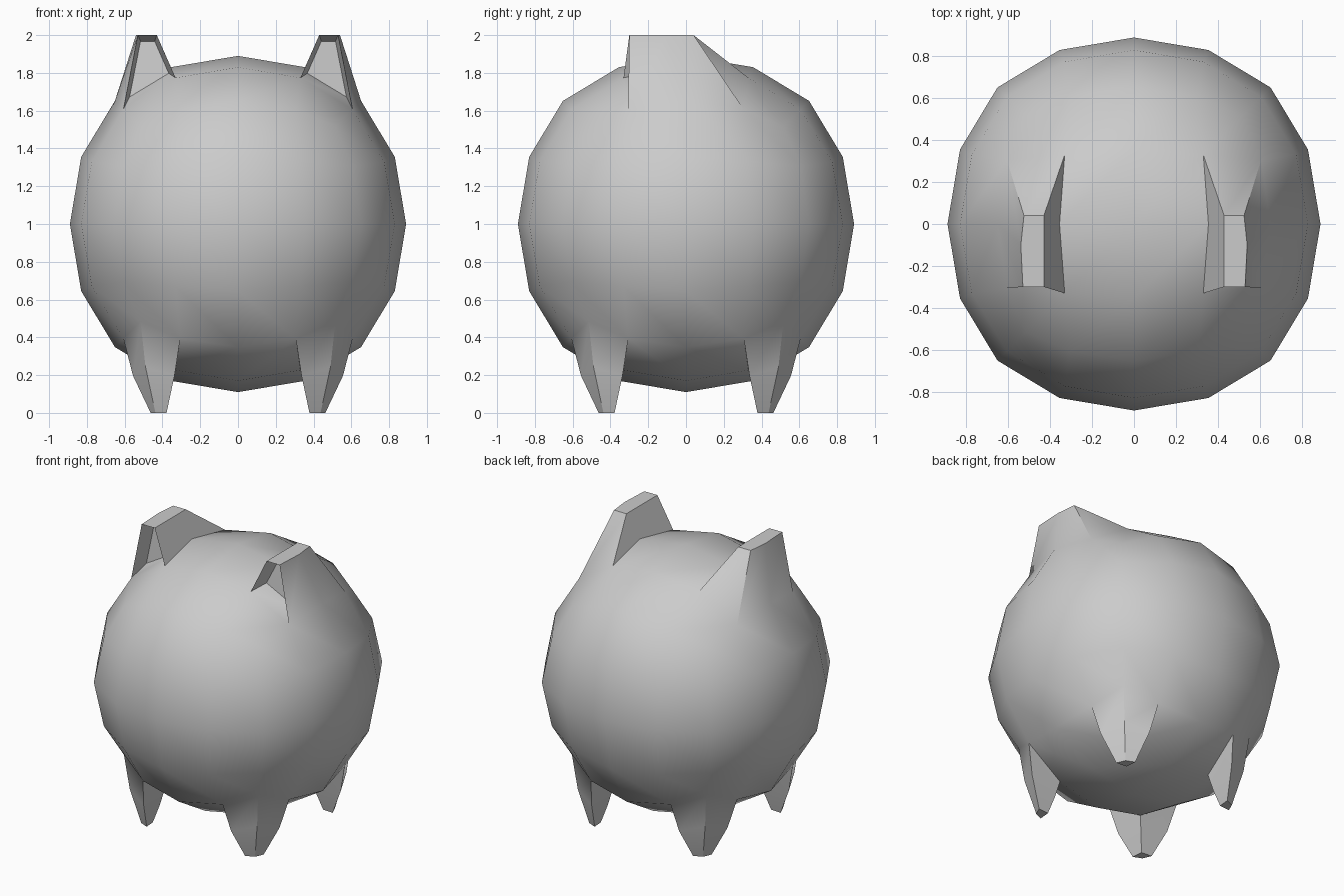
import bpy, bmesh, math
from mathutils import Vector

if "Cube" in bpy.data.objects:
    bpy.data.objects.remove(bpy.data.objects["Cube"])

# Round body: a cube subdivided twice (half-size tuned to the final radius)
bpy.ops.mesh.primitive_cube_add(size=2.026)
body = bpy.context.object
body.name = "round_body"
sub = body.modifiers.new("round", 'SUBSURF')
sub.levels = 2
sub.use_limit_surface = False
bpy.ops.object.modifier_apply(modifier=sub.name)

bm = bmesh.new()
bm.from_mesh(body.data)


def nearest_face(p):
    p = Vector(p)
    return min(bm.faces, key=lambda f: (f.calc_center_median() - p).length)


def extrude(faces):
    """Extrude faces as one region and return the new faces and verts."""
    geom = bmesh.ops.extrude_face_region(bm, geom=faces)["geom"]
    old = [f for f in faces if f.is_valid]
    if old:
        bmesh.ops.delete(bm, geom=old, context='FACES_ONLY')
    new = [g for g in geom if isinstance(g, bmesh.types.BMFace)]
    return new, {v for f in new for v in f.verts}


# Four legs: each lower corner face is drawn down in two tapering steps
for sx in (-1, 1):
    for sy in (-1, 1):
        leg = [nearest_face((sx * .44, sy * .44, -.626))]
        base = {}
        for centre, scale, flat in ((.445, .73, .5), (.42, .28, 0)):
            leg, verts = extrude(leg)
            for v in verts:
                key = min(base, key=lambda k: (Vector(k) - v.co).length) if base else None
                p = base[key] if key else v.co.copy()
                new = Vector((sx * (centre + scale * (abs(p.x) - .455)),
                              sy * (centre + scale * (abs(p.y) - .455)),
                              (p.z + 1) * flat - 1))
                v.co = new
                v.tag = True
            if not base:
                # remember the unscaled outline for the second step
                for v in verts:
                    q = Vector((sx * ((abs(v.co.x) - centre) / scale + .455),
                                sy * ((abs(v.co.y) - centre) / scale + .455), -.6))
                    base[tuple(v.co)] = q

# Two ears: a pair of top faces pulled up, then the front hollowed out
for sx in (-1, 1):
    ear = [nearest_face((sx * .486, y, .716)) for y in (-.16, .16)]
    ear, verts = extrude(ear)
    for v in verts:
        row = 0 if v.co.y < -.2 else (2 if v.co.y > .2 else 1)
        outer = abs(v.co.x) > .5
        x = (.53, .54, .525)[row] if outer else .43
        v.co = Vector((sx * x, (-.30, -.10, .04)[row], 1.0))
    bm.normal_update()
    front = nearest_face((sx * .475, -.31, .845))
    hollow, verts = extrude([front])
    for v in verts:
        c = Vector((sx * .475, v.co.y, .87))
        v.co = c + (v.co - c) * .75 + Vector((0, .12, 0))

bmesh.ops.recalc_face_normals(bm, faces=bm.faces)
for v in bm.verts:
    v.co.z += 1
bm.to_mesh(body.data)
bm.free()
bpy.ops.object.shade_smooth_by_angle(angle=math.radians(30))
